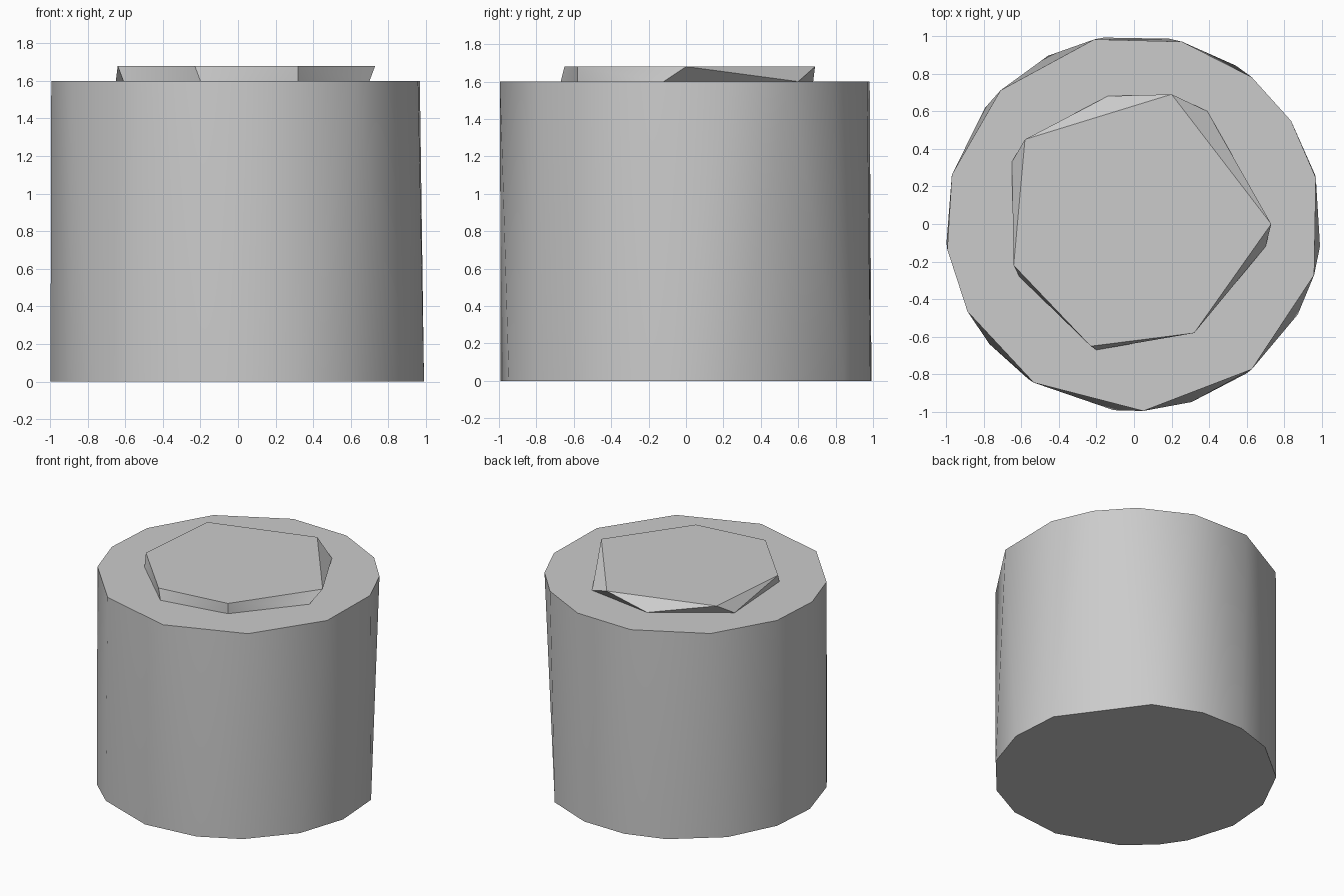
import bpy
import bmesh
from math import cos, sin, radians

default_cube = bpy.data.objects.get("Cube")
if default_cube:
    bpy.data.objects.remove(default_cube, do_unlink=True)

# Single plain grey for the whole model
grey = bpy.data.materials.new("light grey")
grey.use_nodes = True
colour = (0.6, 0.6, 0.6, 1.0)
grey.diffuse_color = colour
grey.node_tree.nodes["Principled BSDF"].inputs["Base Color"].default_value = colour


def circle_points(angles, radius=1.0, centre=(-0.003, 0.004)):
    """Irregularly spaced points on a circle."""
    return [(centre[0] + radius * cos(radians(a)),
             centre[1] + radius * sin(radians(a))) for a in angles]


def hull_between(name, lower, upper, z_low, z_high, smooth_angle):
    """Faceted solid stretched between two flat outlines."""
    bm = bmesh.new()
    for outline, z in ((lower, z_low), (upper, z_high)):
        for x, y in outline:
            bm.verts.new((x, y, z))
    bmesh.ops.convex_hull(bm, input=bm.verts[:])
    loose = [v for v in bm.verts if not v.link_faces]
    bmesh.ops.delete(bm, geom=loose, context='VERTS')
    # Merge the triangles of the flat caps into single faces
    bmesh.ops.dissolve_limit(bm, angle_limit=radians(0.1),
                             verts=bm.verts[:], edges=bm.edges[:])
    bmesh.ops.recalc_face_normals(bm, faces=bm.faces[:])
    mesh = bpy.data.meshes.new(name)
    bm.to_mesh(mesh)
    bm.free()
    mesh.materials.append(grey)
    obj = bpy.data.objects.new(name, mesh)
    bpy.context.collection.objects.link(obj)
    bpy.ops.object.select_all(action='DESELECT')
    obj.select_set(True)
    bpy.context.view_layer.objects.active = obj
    bpy.ops.object.shade_smooth_by_angle(angle=radians(smooth_angle))
    return obj


# Drum body: the upper and lower rims have different corner spacing
rim_top = circle_points([14, 33, 51, 75, 102, 135, 165, 188,
                         208, 238, 273, 309, 344])
rim_bottom = circle_points([15, 57, 79, 99, 117, 142, 165, 186, 208,
                            220, 236, 264, 288, 307, 331, 353])
hull_between("drum_body", rim_bottom, rim_top, 0.0, 1.6, 30)

# Low raised plate with a skewed six-sided top
plate_top = [(.73, 0), (.2, .69), (-.58, .45),
             (-.64, -.22), (-.23, -.65), (.32, -.58)]
plate_bottom = [(.7, -.12), (.39, .6), (-.14, .68), (-.65, .33),
                (-.61, -.28), (-.2, -.67), (.32, -.58)]
hull_between("raised_plate", plate_bottom, plate_top, 1.6, 1.68, 30)
